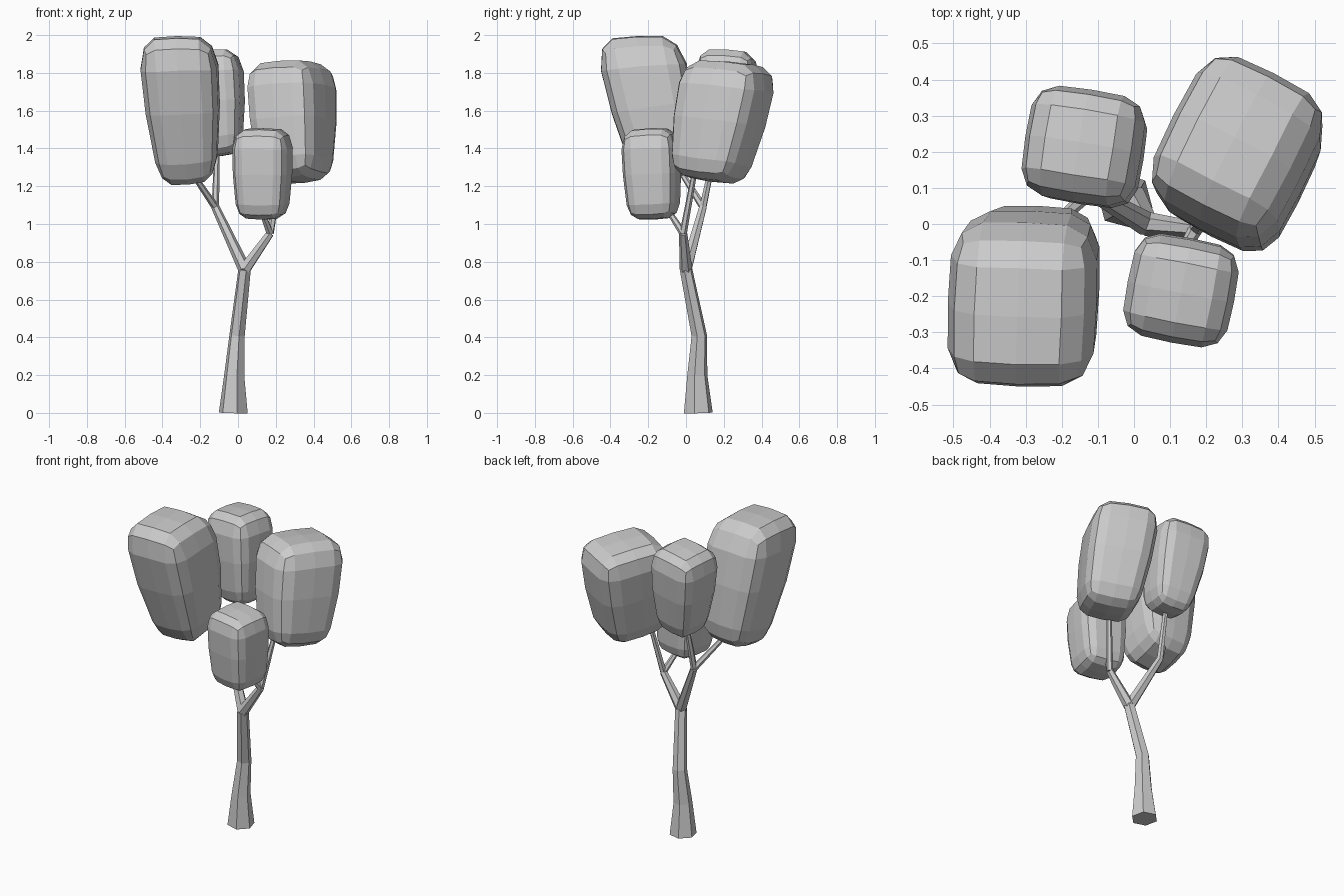
import bpy, bmesh, math
from mathutils import Matrix, Vector

cube = bpy.data.objects.get("Cube")
if cube:
    bpy.data.objects.remove(cube, do_unlink=True)

grey = bpy.data.materials.new("light_grey")
grey.use_nodes = True
tone = (0.6, 0.6, 0.6, 1)
grey.diffuse_color = tone
grey.node_tree.nodes["Principled BSDF"].inputs["Base Color"].default_value = tone


def limb(name, points):
    """Six-sided tapering limb through (x, y, z, radius) points."""
    curve = bpy.data.curves.new(name, "CURVE")
    curve.dimensions = "3D"
    curve.bevel_depth = 1
    curve.bevel_resolution = 1
    curve.use_fill_caps = True
    spline = curve.splines.new("POLY")
    spline.points.add(len(points) - 1)
    for point, (x, y, z, radius) in zip(spline.points, points):
        point.co = (x, y, z, 1)
        point.radius = radius
    source = bpy.data.objects.new(name, curve)
    mesh = bpy.data.meshes.new_from_object(source)
    bpy.data.objects.remove(source)
    mesh.materials.clear()
    mesh.materials.append(grey)
    mesh.shade_flat()
    bpy.context.collection.objects.link(bpy.data.objects.new(name, mesh))


def crown(name, bottom, top, wide, narrow, yaw, tilt):
    """Bevelled block, bulged and tapered; tilt sets how far each end
    (bottom, top) turns square to the lean."""
    bottom, top = Vector(bottom), Vector(top)
    middle, axis = (bottom + top) / 2, top - bottom
    lean = axis / axis.z
    spin = Matrix.Rotation(math.radians(yaw), 3, "Z")
    bm = bmesh.new()
    bmesh.ops.create_cube(bm, size=2)
    bmesh.ops.bevel(bm, geom=bm.edges[:], offset=0.4, segments=2, profile=0.5,
                    affect="EDGES", clamp_overlap=True)
    # one loop across the middle of every side
    for normal in ((1, 0, 0), (0, 1, 0), (0, 0, 1)):
        bmesh.ops.bisect_plane(bm, geom=bm.verts[:] + bm.edges[:] + bm.faces[:],
                               plane_co=(0, 0, 0), plane_no=normal)
    for v in bm.verts:
        x, y, z = v.co
        if z < 0:
            z = -(-z) ** 0.7        # tighter rounding underneath
        t = math.sin((z + 1) * math.pi / 4)
        width, depth = (n + (w - n) * t for n, w in zip(narrow, wide))
        side = spin @ Vector((x * width / 2 * (1 + 0.06 * (2 - y * y - z * z)),
                              y * depth / 2 * (1 + 0.06 * (2 - x * x - z * z)), 0))
        height = z * axis.z / 2 * (1 + 0.05 * (2 - x * x - y * y))
        slope = tilt[0] + (tilt[1] - tilt[0]) * (z + 1) / 2
        drop = slope * (lean.x * side.x + lean.y * side.y)
        v.co = middle + side + lean * height - Vector((0, 0, drop))
    bmesh.ops.recalc_face_normals(bm, faces=bm.faces)
    mesh = bpy.data.meshes.new(name)
    bm.to_mesh(mesh)
    bm.free()
    mesh.materials.append(grey)
    bpy.context.collection.objects.link(bpy.data.objects.new(name, mesh))


# Trunk and the two main forks
fork = (0.035, 0, 0.76, 0.034)
left_fork = (0.17, -0.015, 0.95, 0.022)
right_fork = (-0.12, 0.09, 1.09, 0.022)
limb("trunk", [(-0.025, 0.065, 0, 0.079), (-0.02, 0.06, 0.2, 0.055),
               (-0.005, 0.07, 0.41, 0.042), fork])
limb("left_branch", [fork, left_fork])
limb("right_branch", [fork, right_fork])

# Twigs reaching into each crown
for name, start, end in (
        ("front_left_twig", left_fork, (0.12, -0.1, 1.08)),
        ("back_left_twig", left_fork, (0.23, 0.05, 1.3)),
        ("front_right_twig", right_fork, (-0.25, -0.03, 1.28)),
        ("back_right_twig", right_fork, (-0.11, 0.16, 1.42))):
    limb(name, [start[:3] + (0.02,), end + (0.014,)])

# Leaf crowns
crown("front_right_crown", (-0.265, -0.105, 1.26), (-0.32, -0.25, 1.96),
      (0.38, 0.42), (0.28, 0.29), -2, (1.2, 0.2))
crown("front_left_crown", (0.13, -0.17, 1.045), (0.13, -0.19, 1.485),
      (0.275, 0.265), (0.235, 0.235), -11, (1, 1))
crown("back_left_crown", (0.305, 0.12, 1.255), (0.28, 0.235, 1.83),
      (0.36, 0.42), (0.30, 0.33), -27, (0.8, 0.5))
crown("back_right_crown", (-0.10, 0.18, 1.385), (-0.15, 0.225, 1.895),
      (0.30, 0.29), (0.21, 0.21), -9, (1, 0.8))
